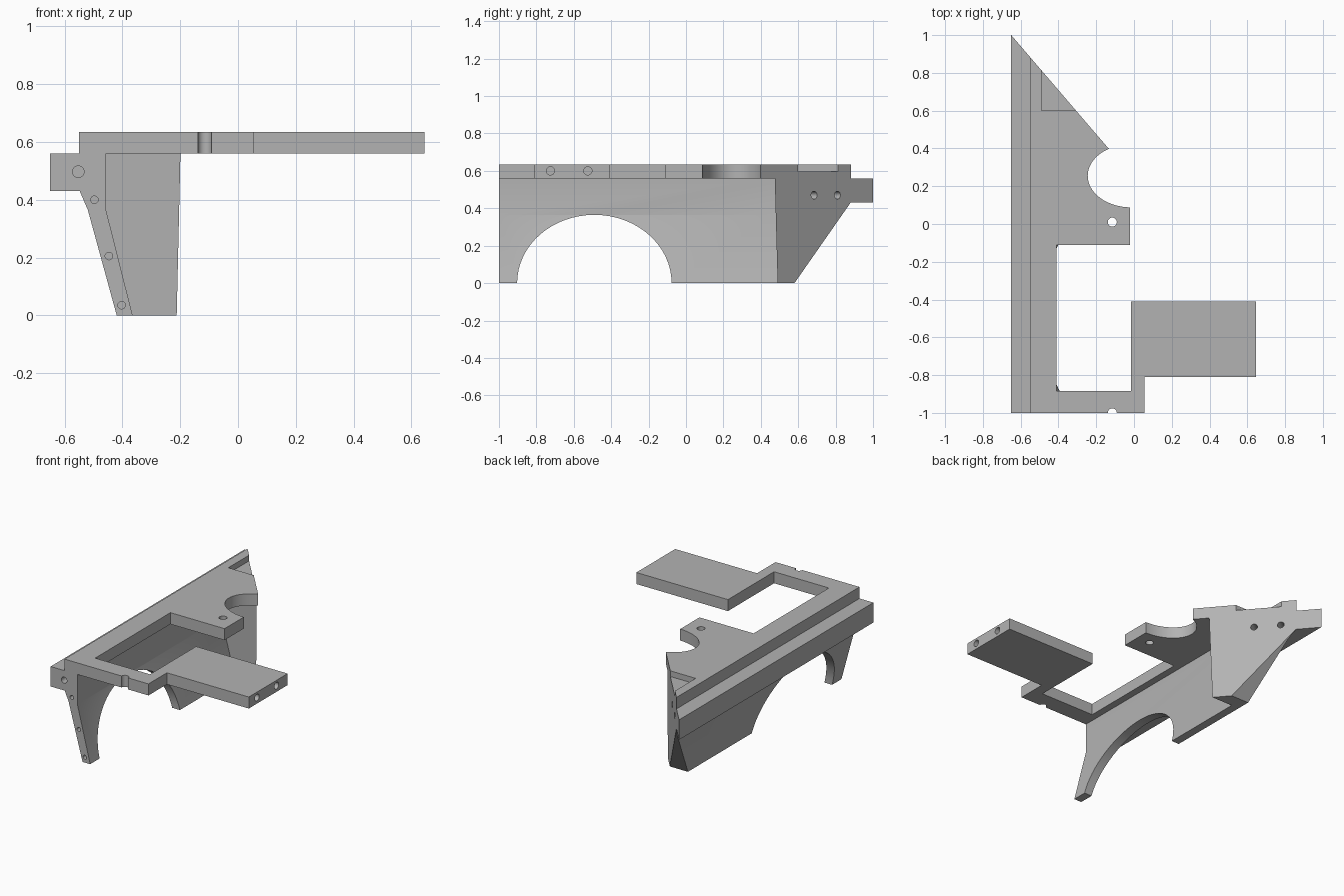
import bpy, bmesh, math
from mathutils import Matrix, Vector

cube = bpy.data.objects.get("Cube")
if cube:
    bpy.data.objects.remove(cube, do_unlink=True)

grey = bpy.data.materials.new("plain grey")
grey.use_nodes = True
grey.diffuse_color = (0.45, 0.45, 0.45, 1)
grey.node_tree.nodes["Principled BSDF"].inputs["Base Color"].default_value = (0.45, 0.45, 0.45, 1)


def prism(name, points, axis, lo, hi):
    """Extrude a 2D outline along an axis; x takes (y, z), y takes (x, z), z takes (x, y)."""
    place = {"x": lambda p, t: (t, p[0], p[1]),
             "y": lambda p, t: (p[0], t, p[1]),
             "z": lambda p, t: (p[0], p[1], t)}[axis]
    bm = bmesh.new()
    low = [bm.verts.new(place(p, lo)) for p in points]
    high = [bm.verts.new(place(p, hi)) for p in points]
    bm.faces.new(low)
    bm.faces.new(high)
    n = len(points)
    for i in range(n):
        j = (i + 1) % n
        bm.faces.new((low[i], low[j], high[j], high[i]))
    bmesh.ops.recalc_face_normals(bm, faces=bm.faces)
    mesh = bpy.data.meshes.new(name)
    bm.to_mesh(mesh)
    bm.free()
    mesh.materials.append(grey)
    obj = bpy.data.objects.new(name, mesh)
    bpy.context.collection.objects.link(obj)
    return obj


def ellipse(cx, cy, rx, ry, n):
    return [(cx + rx * math.cos(math.tau * i / n), cy + ry * math.sin(math.tau * i / n))
            for i in range(n)]


def rect(a, b, c, d):
    return [(a, c), (b, c), (b, d), (a, d)]


def combine(target, tool, operation):
    """Apply a boolean and discard the tool."""
    mod = target.modifiers.new(operation, "BOOLEAN")
    mod.operation, mod.solver, mod.object = operation, "EXACT", tool
    bpy.context.view_layer.objects.active = target
    bpy.ops.object.modifier_apply(modifier=mod.name)
    bpy.data.objects.remove(tool, do_unlink=True)


def cut(target, *args):
    tool = prism("cutter", *args)
    tool.hide_render = True
    combine(target, tool, "DIFFERENCE")


# Side rail with leaning wall below it
bracket = prism("bracket", [
    (-0.65, 0.43), (-0.65, 0.56), (-0.55, 0.56), (-0.55, 0.6), (-0.457, 0.6),
    (-0.457, 0.365), (-0.365, 0), (-0.42, 0), (-0.52, 0.365), (-0.548, 0.43)],
    "y", -1, 1.2)

# Wheel-shaped arch through the wall
cut(bracket, ellipse(-0.49, 0, 0.413, 0.365, 64), "x", -0.8, 0)

# Solid corner gusset with a slightly drafted front face
gusset = prism("gusset", [(-0.49, 0.58), (-0.49, 0.36), (-0.4, 0), (0, 0), (0, 0.56), (-0.3, 0.56), (-0.3, 0.58)],
               "y", 0.475, 1.2)
for v in gusset.data.vertices:
    if v.co.y < 0.6:
        v.co.y = 0.49 - 0.027 * v.co.z
combine(bracket, gusset, "UNION")

# Top plate with the window, front arm and projecting tab
plate = prism("top_plate", [
    (-0.55, -1), (0.055, -1), (0.055, -0.81), (0.645, -0.81), (0.645, -0.41),
    (-0.015, -0.41), (-0.015, -0.885), (-0.41, -0.885), (-0.41, -0.11),
    (-0.02, -0.11), (-0.02, 1.2), (-0.55, 1.2)], "z", 0.56, 0.635)
combine(bracket, plate, "UNION")

# Rounded bite, diagonal back end, and sloped lower corner
cut(bracket, ellipse(-0.015, 0.255, 0.23, 0.167, 64), "z", 0.5, 0.7)
corner, slope = Vector((-0.65, 1)), -1.165
line = [(x, corner.y + slope * (x - corner.x)) for x in (-0.9, 0.1)]
cut(bracket, line + [(0.1, 1.5), (-0.9, 1.5)], "z", -0.2, 0.9)
cut(bracket, [(0.51, -0.1), (0.58, 0), (0.88, 0.43), (1.3, 0.43), (1.3, -0.1)], "x", -0.9, 0.2)

# Recess in the top of the diagonal end
cut(bracket, rect(-0.49, 0.1, 0.6, 1.1), "z", 0.598, 0.7)

# Vertical holes: one in the ear, one half open on the front arm
for y in (0.01, -1):
    cut(bracket, ellipse(-0.115, y, 0.024, 0.024, 24), "z", 0.5, 0.7)

# Blind holes in the front end
for x, z, r in ((-0.553, 0.497, 0.02), (-0.497, 0.4, 0.013), (-0.447, 0.205, 0.013), (-0.403, 0.035, 0.013)):
    cut(bracket, ellipse(x, z, r, r, 24), "y", -1.1, -0.92)

# Blind holes in the tab end
for y in (-0.725, -0.525):
    cut(bracket, ellipse(y, 0.6, 0.022, 0.022, 24), "x", 0.55, 0.75)

# Blind holes square to the diagonal face
for y in (0.685, 0.81):
    drill = prism("cutter", ellipse(0, 0, 0.021, 0.021, 24), "x", -0.1, 0.05)
    drill.hide_render = True
    x = corner.x + (y - corner.y) / slope
    drill.data.transform(Matrix.Translation((x, y, 0.47)) @ Matrix.Rotation(math.atan2(1, -slope), 4, "Z"))
    combine(bracket, drill, "DIFFERENCE")

# Smooth the round cuts, keep the rest crisp
bpy.ops.object.select_all(action="DESELECT")
bracket.select_set(True)
bpy.context.view_layer.objects.active = bracket
bpy.ops.object.shade_smooth_by_angle(angle=math.radians(20))
